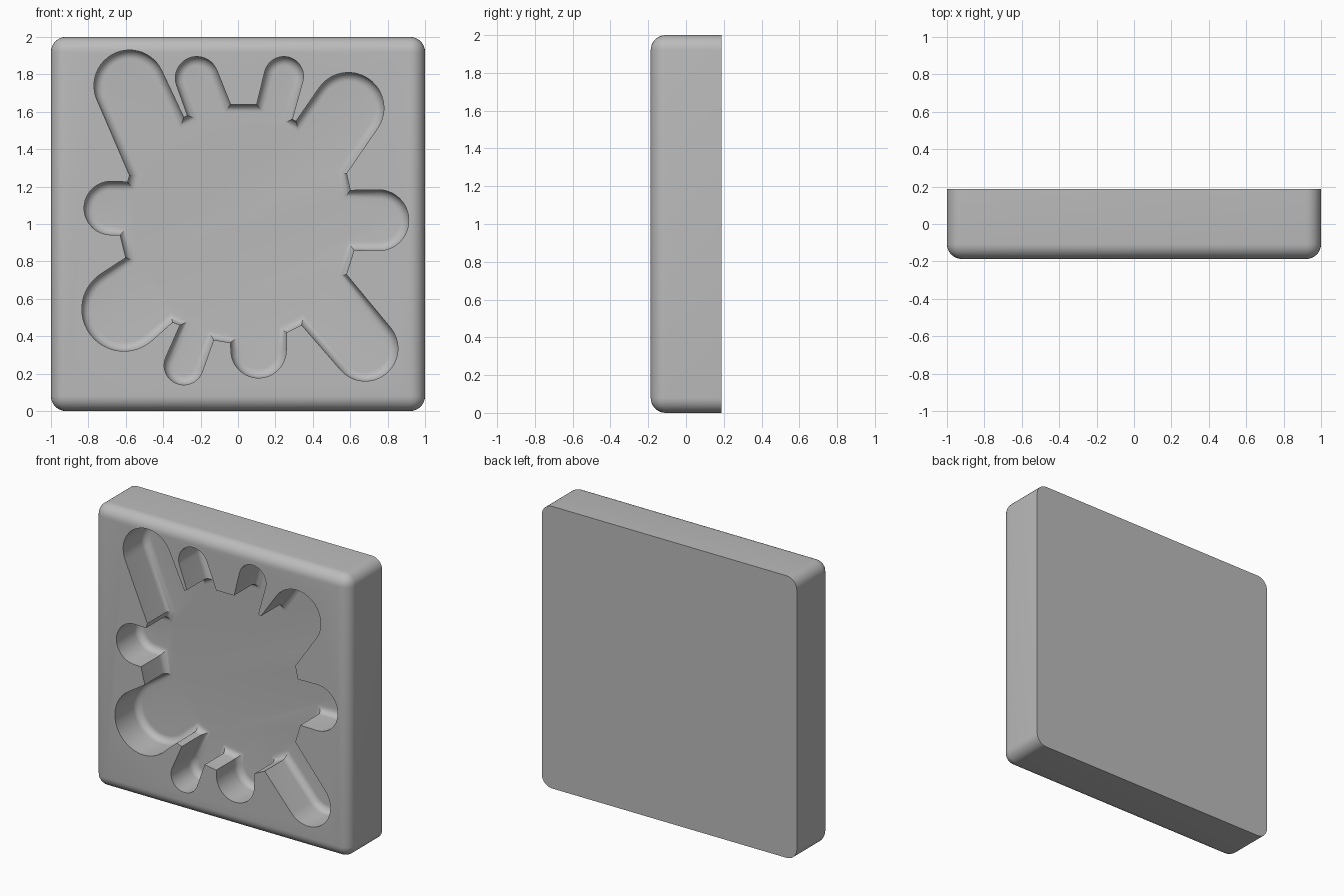
import bpy
import bmesh
import math
from mathutils import Vector

HALF_DEPTH = 0.187
EDGE_RADIUS = 0.08
POCKET_DEPTH = 0.25
FILLET = 0.048
STEPS = 24

if "Cube" in bpy.data.objects:
    bpy.data.objects.remove(bpy.data.objects["Cube"], do_unlink=True)

# Pocket lobes, clockwise: base start, tip centre, tip radius, base end (x, z)
LOBES = [
    ((-.58, 1.26), (-.58, 1.74), .19, (-.29, 1.57)),
    ((-.27, 1.58), (-.22, 1.78), .115, (-.04, 1.64)),
    ((.10, 1.64), (.245, 1.79), .105, (.29, 1.56)),
    ((.31, 1.55), (.59, 1.62), .19, (.58, 1.27)),
    ((.60, 1.18), (.75, 1.02), .163, (.62, .86)),
    ((.58, .73), (.68, .335), .175, (.34, .46)),
    ((.26, .42), (.11, .325), .148, (-.04, .365)),
    ((-.13, .38), (-.29, .245), .105, (-.31, .46)),
    ((-.35, .475), (-.61, .545), .225, (-.60, .82)),
    ((-.63, .94), (-.68, 1.085), .143, (-.59, 1.225)),
]


def tangent_angle(point, centre, radius, side):
    """Angle on the tip circle where a straight wall from point touches it."""
    arm = point - centre
    return math.atan2(arm.y, arm.x) + side * math.acos(min(1, radius / arm.length))


def lobe_outline(start, centre, radius, end):
    start, centre, end = Vector(start), Vector(centre), Vector(end)
    first = tangent_angle(start, centre, radius, -1)
    last = tangent_angle(end, centre, radius, 1)
    sweep = (first - last) % math.tau
    points = [start]
    for i in range(STEPS + 1):
        angle = first - sweep * i / STEPS
        points.append(centre + radius * Vector((math.cos(angle), math.sin(angle))))
    return points + [end]


def inset(points, distance):
    """Mitred inward offset of a clockwise outline."""
    result = []
    for i, point in enumerate(points):
        before = (point - points[i - 1]).normalized()
        after = (points[(i + 1) % len(points)] - point).normalized()
        n1, n2 = Vector((before.y, -before.x)), Vector((after.y, -after.x))
        result.append(point + (n1 + n2) * distance / (1 + n1.dot(n2)))
    return result


def finish(bm, name):
    bmesh.ops.recalc_face_normals(bm, faces=bm.faces[:])
    mesh = bpy.data.meshes.new(name)
    bm.to_mesh(mesh)
    bm.free()
    obj = bpy.data.objects.new(name, mesh)
    bpy.context.scene.collection.objects.link(obj)
    return obj


# Block: rounded front rim and upright corners, sharp back rim
bm = bmesh.new()
bmesh.ops.create_cube(bm, size=2)
for v in bm.verts:
    v.co = (v.co.x, v.co.y * HALF_DEPTH, v.co.z + 1)
rounded = [e for e in bm.edges if any(v.co.y < 0 for v in e.verts)]
bmesh.ops.bevel(bm, geom=rounded, offset=EDGE_RADIUS, segments=8,
                profile=0.5, affect='EDGES', clamp_overlap=True)
block = finish(bm, "block")

# Pocket cutter: straight walls with a fillet around the floor
outline = []
for lobe in LOBES:
    for p in lobe_outline(*lobe):
        if not outline or (p - outline[-1]).length > 0.004:
            outline.append(p)

floor = POCKET_DEPTH - HALF_DEPTH
layers = [(0, -HALF_DEPTH - 0.1)]
for i in range(9):
    a = math.pi / 2 * i / 8
    layers.append((FILLET * (1 - math.cos(a)), floor - FILLET * (1 - math.sin(a))))

bm = bmesh.new()
rings = [[bm.verts.new((p.x, y, p.y)) for p in inset(outline, d)] for d, y in layers]
for ring, deeper in zip(rings, rings[1:]):
    for i in range(len(ring)):
        bm.faces.new((ring[i - 1], ring[i], deeper[i], deeper[i - 1]))
bm.faces.new(rings[0])
bm.faces.new(rings[-1])
cutter = finish(bm, "pocket_cutter")
cutter.hide_render = True

# Carve the pocket
cut = block.modifiers.new("pocket", 'BOOLEAN')
cut.operation = 'DIFFERENCE'
cut.solver = 'EXACT'
cut.object = cutter
bpy.ops.object.select_all(action='DESELECT')
block.select_set(True)
bpy.context.view_layer.objects.active = block
bpy.ops.object.modifier_apply(modifier=cut.name)
bpy.data.objects.remove(cutter, do_unlink=True)

# Single grey colour
grey = bpy.data.materials.new("plain_grey")
grey.use_nodes = True
colour = (0.5, 0.5, 0.5, 1)
grey.diffuse_color = colour
grey.node_tree.nodes["Principled BSDF"].inputs["Base Color"].default_value = colour
block.data.materials.clear()
block.data.materials.append(grey)
bpy.ops.object.shade_smooth_by_angle(angle=math.radians(30))
